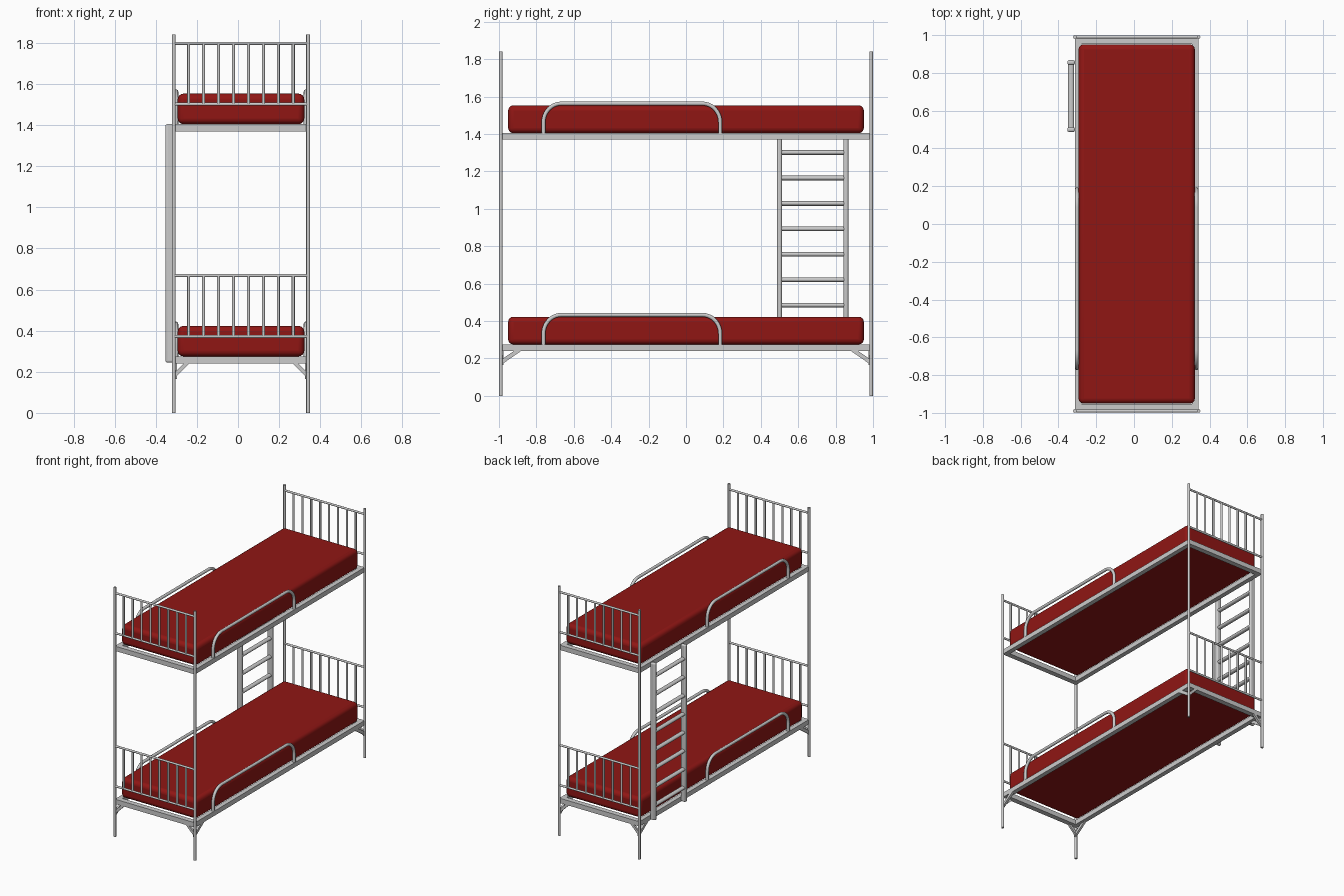
import bpy, bmesh, math
from mathutils import Vector

if "Cube" in bpy.data.objects:
    bpy.data.objects.remove(bpy.data.objects["Cube"])

CX = 0.0145          # bed centre in x (the ladder sticks out on -x)
HX, HY = 0.327, 0.99  # half spacing of the posts
BEDS = (("lower", 0.24), ("upper", 1.37))  # underside of each frame

red = bpy.data.materials.new("red_fabric")
red.diffuse_color = (0.28, 0.008, 0.007, 1)
red.use_nodes = True
red.node_tree.nodes["Principled BSDF"].inputs["Base Color"].default_value = red.diffuse_color


def smooth(ob):
    bpy.ops.object.select_all(action='DESELECT')
    ob.select_set(True)
    bpy.context.view_layer.objects.active = ob
    bpy.ops.object.shade_smooth_by_angle(angle=math.radians(40))
    return ob


def rod(name, a, b, r, flat=1.0, sides=16):
    """Round bar from a to b; flat stretches the section in its local x."""
    a, b = Vector(a), Vector(b)
    d = b - a
    bpy.ops.mesh.primitive_cylinder_add(vertices=sides, radius=r, depth=d.length,
                                        location=(a + b) / 2)
    ob = bpy.context.object
    ob.name = name
    ob.rotation_euler = (math.radians(90), 0, 0) if abs(d.y) > 1e-6 else (
        (0, math.radians(90), 0) if abs(d.x) > 1e-6 else (0, 0, 0))
    ob.scale.x = flat
    return smooth(ob)


def box(name, lo, hi, bevel=0.0, segments=3):
    lo, hi = Vector(lo), Vector(hi)
    bpy.ops.mesh.primitive_cube_add(size=1, location=(lo + hi) / 2)
    ob = bpy.context.object
    ob.name = name
    ob.scale = hi - lo
    bpy.ops.object.transform_apply(location=False, rotation=False, scale=True)
    if bevel:
        m = ob.modifiers.new("round", 'BEVEL')
        m.width, m.segments = bevel, segments
        smooth(ob)
    return ob


def prism(name, pts, offset):
    """Extrude a planar polygon by an offset vector."""
    bm = bmesh.new()
    f = bm.faces.new([bm.verts.new(p) for p in pts])
    ext = bmesh.ops.extrude_face_region(bm, geom=[f])
    bmesh.ops.translate(bm, vec=offset,
                        verts=[v for v in ext['geom'] if isinstance(v, bmesh.types.BMVert)])
    bmesh.ops.recalc_face_normals(bm, faces=bm.faces)
    me = bpy.data.meshes.new(name)
    bm.to_mesh(me)
    bm.free()
    bpy.context.collection.objects.link(bpy.data.objects.new(name, me))


def pipe(name, pts, r):
    cu = bpy.data.curves.new(name, 'CURVE')
    cu.dimensions = '3D'
    cu.bevel_depth, cu.bevel_resolution, cu.use_fill_caps = r, 3, True
    sp = cu.splines.new('POLY')
    sp.points.add(len(pts) - 1)
    for p, co in zip(sp.points, pts):
        p.co = (*co, 1)
        p.radius = 1
    sp.use_smooth = True
    bpy.context.collection.objects.link(bpy.data.objects.new(name, cu))


# corner posts with two flat braces each
profile = [(0, 0.165), (0, 0.192), (1, 0.245), (1.5, 0.245)]
for sx in (-1, 1):
    for sy in (-1, 1):
        x, y = CX + sx * HX, sy * HY
        rod("corner_post", (x, y, 0), (x, y, 1.84), 0.0095)
        prism("brace_side", [(x, y - sy * 0.077 * t, z) for t, z in profile], (-sx * 0.015, 0, 0))
        prism("brace_end", [(x - sx * 0.053 * t, y, z) for t, z in profile], (0, -sy * 0.015, 0))

for level, z in BEDS:
    top = z + 0.035
    # bed frame
    for s in (-1, 1):
        x = CX + s * (HX - 0.017)
        box(level + "_side_rail", (x - 0.017, -HY, z), (x + 0.017, HY, top))
        y = s * (HY - 0.019)
        box(level + "_end_rail", (CX - HX + 0.034, y - 0.019, z), (CX + HX - 0.034, y + 0.019, top))

    # mattress with a slightly domed top
    mat = box(level + "_mattress", (CX - 0.308, -0.951, top), (CX + 0.308, 0.951, top + 0.148), 0.028, 4)
    mat.data.materials.append(red)

    # headboard and footboard
    for sy in (-1, 1):
        y = sy * HY
        lo, hi = z + 0.132, z + 0.428
        for zz in (lo, hi):
            rod(level + "_board_bar", (CX - HX, y, zz), (CX + HX, y, zz), 0.0075)
        for i in range(1, 9):
            x = CX - HX + 2 * HX * i / 9
            rod(level + "_spindle", (x, y, lo), (x, y, hi), 0.0075, sides=12)

    # bent guard rails on both sides
    zt, ry, rz = z + 0.193, 0.095, 0.1
    y0, y1 = -0.762, 0.183
    arc = [math.radians(90 * i / 10) for i in range(11)]
    path = [(y0, top - 0.01)]
    path += [(y0 + ry * (1 - math.cos(t)), zt - rz * (1 - math.sin(t))) for t in arc]
    path += [(y1 - ry * (1 - math.cos(t)), zt - rz * (1 - math.sin(t))) for t in reversed(arc)]
    path += [(y1, top - 0.01)]
    for s in (-1, 1):
        pipe(level + "_guard_rail", [(CX + s * 0.316, y, zz) for y, zz in path], 0.011)

# ladder on the left side
for y in (0.5, 0.855):
    box("ladder_rail", (-0.353, y - 0.0125, 0.245), (-0.313, y + 0.0125, 1.405), 0.009, 3)
for i in range(8):
    z = 0.349 + 0.136 * i
    rung = rod("ladder_rung", (-0.333, 0.5, z), (-0.333, 0.855, z), 0.0125, flat=1.3)
